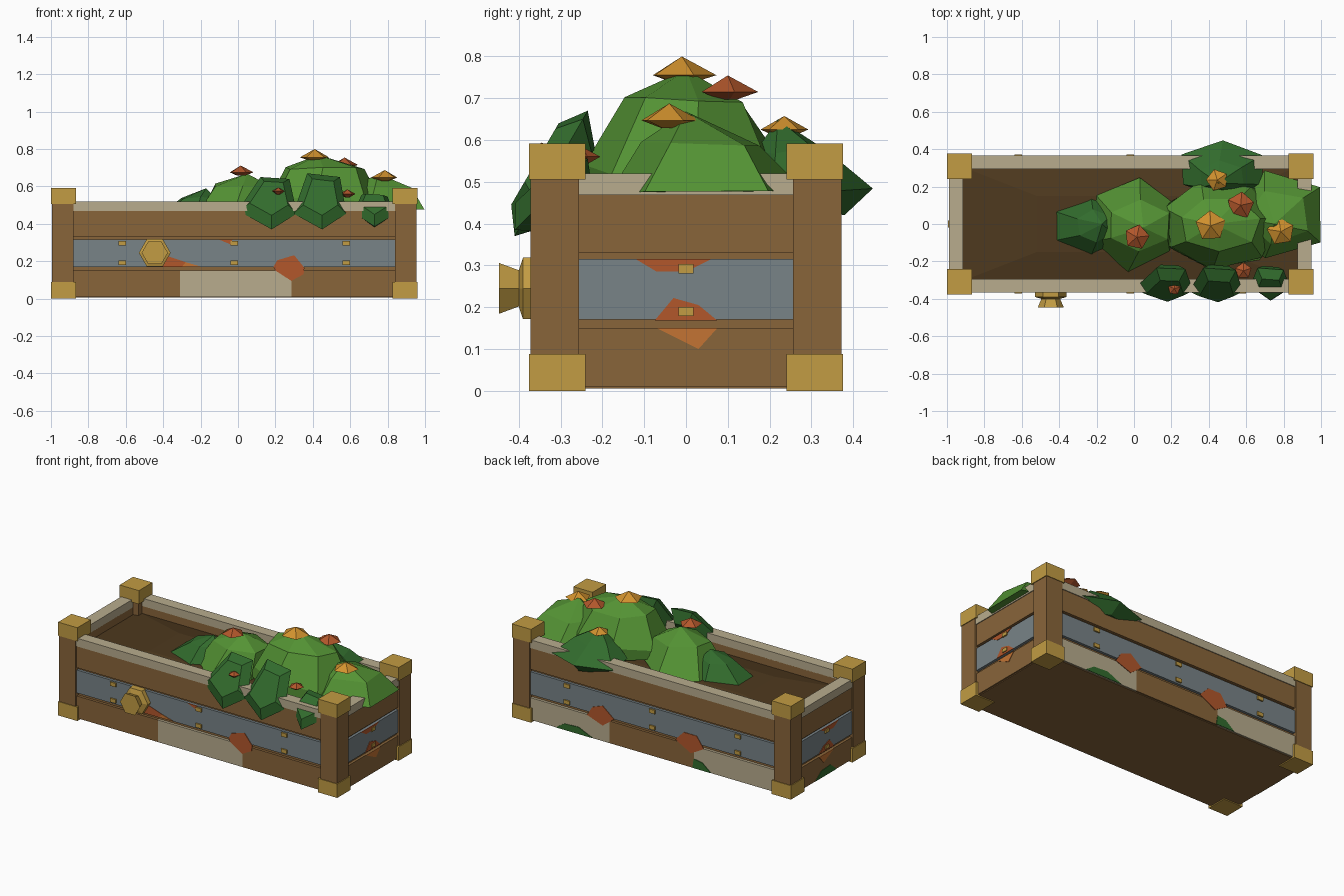
import bpy, bmesh, math, random
from mathutils import Vector

if "Cube" in bpy.data.objects:
    bpy.data.objects.remove(bpy.data.objects["Cube"])

random.seed(4)
CX = -0.02  # planter centre in x


def mat(name, r, g, b):
    lin = lambda c: ((c / 255 + 0.055) / 1.055) ** 2.4 if c > 10 else c / 3294
    m = bpy.data.materials.new(name)
    m.diffuse_color = (lin(r), lin(g), lin(b), 1)
    m.use_nodes = True
    m.node_tree.nodes["Principled BSDF"].inputs["Base Color"].default_value = m.diffuse_color
    return m


WOOD = mat("brown wood", 137, 101, 58)
PALE = mat("pale wood", 184, 172, 141)
STEEL = mat("grey steel", 120, 131, 135)
BRASS = mat("brass", 194, 156, 67)
SOIL = mat("soil", 78, 57, 30)
RUST = mat("rust red", 178, 87, 43)
ORANGE = mat("rust orange", 195, 115, 51)
LEAF = mat("light leaf", 84, 147, 52)
DARK = mat("dark leaf", 50, 108, 45)
GOLD = mat("golden petal", 210, 146, 46)


def make(name, verts, faces, m):
    me = bpy.data.meshes.new(name)
    me.from_pydata([tuple(v) for v in verts], [], faces)
    bm = bmesh.new()
    bm.from_mesh(me)
    bmesh.ops.recalc_face_normals(bm, faces=bm.faces)
    bm.to_mesh(me)
    bm.free()
    me.materials.append(m)
    ob = bpy.data.objects.new(name, me)
    bpy.context.collection.objects.link(ob)
    return ob


def loft(name, rings, m, top=None):
    """Skin a stack of equal rings; optional apex point, otherwise capped."""
    n = len(rings[0])
    verts = [v for r in rings for v in r]
    faces = [tuple(range(n))]
    for k in range(len(rings) - 1):
        for i in range(n):
            j = (i + 1) % n
            faces.append((k * n + i, k * n + j, (k + 1) * n + j, (k + 1) * n + i))
    b = (len(rings) - 1) * n
    if top is None:
        faces.append(tuple(range(b, b + n)))
    else:
        verts.append(top)
        faces += [(b + i, b + (i + 1) % n, len(verts) - 1) for i in range(n)]
    return make(name, verts, faces, m)


def box(name, x0, x1, y0, y1, z0, z1, m):
    rings = [[(x0, y0, z), (x1, y0, z), (x1, y1, z), (x0, y1, z)] for z in (z0, z1)]
    return loft(name, rings, m)


# Corner posts with brass caps at both ends
for sx in (-1, 1):
    for sy in (-1, 1):
        tag = ("left" if sx < 0 else "right") + ("_front" if sy < 0 else "_back")

        def corner(name, out_x, out_y, w, z0, z1, m):
            xs = sorted((CX + sx * out_x, CX + sx * (out_x - w)))
            ys = sorted((sy * out_y, sy * (out_y - w)))
            box(name + "_" + tag, *xs, *ys, z0, z1, m)
        corner("post", 0.975, 0.372, 0.116, 0.02, 0.58, WOOD)
        corner("foot_cap", 0.98, 0.376, 0.135, 0, 0.088, BRASS)
        corner("top_cap", 0.98, 0.376, 0.135, 0.506, 0.592, BRASS)

# Long walls: (z0, z1, face y, inner y, material)
LAYERS = [("upper_plank", 0.33, 0.47, 0.362, WOOD), ("steel_band", 0.17, 0.315, 0.362, STEEL),
          ("backing", 0.012, 0.46, 0.345, WOOD), ("rim", 0.468, 0.52, 0.367, PALE)]
for sy, side in ((-1, "front"), (1, "back")):
    for nm, z0, z1, out, m in LAYERS:
        ys = sorted((sy * out, sy * 0.295))
        box(f"{nm}_{side}", -0.92, 0.88, *ys, z0, z1, m)
    # lower plank in three boards of alternating wood
    cuts = (-0.9, -0.31, 0.285, 0.86)
    for i in range(3):
        ys = sorted((sy * 0.362, sy * 0.31))
        pale = (i == 1) == (sy < 0)
        box(f"lower_board_{side}_{i}", cuts[i], cuts[i + 1], *ys, 0.01, 0.15, PALE if pale else WOOD)
    for x in (-0.62, -0.02, 0.58):
        for z in (0.192, 0.295):
            ys = sorted((sy * 0.371, sy * 0.35))
            box(f"rivet_{side}", x - 0.02, x + 0.02, *ys, z - 0.012, z + 0.012, BRASS)

# End walls
for sx, side in ((-1, "left"), (1, "right")):
    for nm, z0, z1, out, m in LAYERS + [("lower_plank", 0.01, 0.15, 0.362, WOOD)]:
        xs = sorted((CX + sx * (out + 0.603), CX + sx * 0.895))
        box(f"{nm}_{side}", *xs, -0.3, 0.3, z0, z1, m)
    for z in (0.19, 0.292):
        xs = sorted((CX + sx * 0.974, CX + sx * 0.95))
        box(f"rivet_{side}", *xs, -0.018, 0.018, z - 0.011, z + 0.011, BRASS)

# Wooden floor, and slightly heaped soil on it
box("floor", CX - 0.955, CX + 0.955, -0.352, 0.352, 0.006, 0.04, WOOD)
loft("soil", [[(CX + sx * a, sy * b, z) for sx, sy in ((-1, -1), (1, -1), (1, 1), (-1, 1))]
              for a, b, z in ((0.91, 0.31, 0.03), (0.91, 0.31, 0.42), (0.5, 0.15, 0.45))], SOIL)


# Rust and moss patches: thin plates on one of the four sides
def patch(name, side, pts, m):
    d = {"front": -1, "left": -1, "back": 1, "right": 1}[side]
    rings = []
    for off in (0.0, 0.004):
        if side in ("front", "back"):
            rings.append([(u, d * (0.3615 + off), z) for u, z in pts])
        else:
            rings.append([(CX + d * (0.9645 + off), u, z) for u, z in pts])
    loft(f"{name}_{side}", rings, m)


patch("rust", "front", [(0.19, 0.17), (0.21, 0.205), (0.3, 0.232), (0.355, 0.165), (0.35, 0.13), (0.285, 0.095), (0.2, 0.15)], RUST)
patch("rust", "front", [(-0.41, 0.17), (-0.4, 0.235), (-0.28, 0.195), (-0.3, 0.17)], RUST)
patch("rust_edge", "front", [(-0.3, 0.17), (-0.28, 0.195), (-0.2, 0.172)], ORANGE)
patch("rust", "front", [(-0.1, 0.315), (-0.04, 0.29), (-0.03, 0.315)], RUST)
patch("rust", "back", [(0.44, 0.15), (0.4, 0.21), (0.33, 0.235), (0.25, 0.17), (0.33, 0.11)], RUST)
patch("rust", "back", [(-0.18, 0.16), (-0.24, 0.22), (-0.33, 0.22), (-0.38, 0.15), (-0.29, 0.1)], RUST)
patch("moss", "back", [(0.66, 0.011), (0.6, 0.05), (0.5, 0.055), (0.4, 0.011)], DARK)
patch("moss", "back", [(-0.3, 0.011), (-0.31, 0.07), (-0.37, 0.06), (-0.43, 0.011)], DARK)
patch("moss", "left", [(-0.1, 0.011), (-0.04, 0.06), (0.05, 0.055), (0.11, 0.011)], DARK)
for side in ("left", "right"):
    patch("rust", side, [(-0.12, 0.315), (-0.07, 0.285), (0.0, 0.285), (0.06, 0.315)], RUST)
    patch("rust_low", side, [(-0.075, 0.168), (-0.03, 0.222), (0.03, 0.205), (0.075, 0.168)], RUST)
    patch("rust_edge", side, [(-0.07, 0.15), (0.03, 0.1), (0.075, 0.15)], ORANGE)

# Hexagonal brass knob on the front
prof = [(0.085, -0.35), (0.085, -0.372), (0.045, -0.4), (0.07, -0.425), (0.07, -0.447)]
prof = [(0.085, -0.35), (0.085, -0.39), (0.05, -0.4), (0.07, -0.447)]
loft("knob", [[(-0.445 + r * math.cos(i * math.pi / 3), y, 0.245 + r * math.sin(i * math.pi / 3))
               for i in range(6)] for r, y in prof], BRASS)


# Leafy mounds: rings of (cx, cy, z, rx, ry), bottom to top, then an apex
def mound(name, m, rings, apex, n=7, phase=0.0, jitter=0.05):
    out = []
    for k, (cx, cy, z, rx, ry) in enumerate(rings):
        ring = []
        for i in range(n):
            a = phase + 2 * math.pi * i / n + 0.1 * k
            j = 1 if i == 0 else 1 + random.uniform(-jitter, jitter)
            ring.append((cx + rx * j * math.cos(a), cy + ry * j * math.sin(a), z + random.uniform(-0.3, 0.3) * jitter))
        out.append(ring)
    loft(name, out, m, apex)


mound("main_bush", LEAF, [(0.47, 0, 0.46, 0.33, 0.25), (0.46, 0, 0.53, 0.31, 0.24), (0.46, 0.0, 0.69, 0.22, 0.15)], (0.43, 0, 0.768))
mound("middle_bush", LEAF, [(0.0, 0, 0.45, 0.25, 0.25), (0.03, -0.01, 0.6, 0.18, 0.14)], (0.05, -0.02, 0.668), 6, 0.4)
mound("right_bush", LEAF, [(0.78, 0.05, 0.475, 0.265, 0.25), (0.77, 0.04, 0.59, 0.18, 0.15)], (0.75, 0.0, 0.668), 5, math.pi / 5, 0.02)
mound("left_bush", DARK, [(-0.23, -0.01, 0.43, 0.235, 0.16), (-0.21, -0.01, 0.54, 0.1, 0.09)], (-0.17, 0, 0.59), 6, math.pi / 6, 0.02)
mound("back_bush", DARK, [(0.47, 0.26, 0.43, 0.16, 0.12), (0.475, 0.29, 0.49, 0.245, 0.157), (0.47, 0.25, 0.575, 0.13, 0.09)],
      (0.45, 0.22, 0.65), 6, math.pi / 2 - 0.1, 0.04)


# Gem-shaped leaf clumps draped over the front rim, drawn in (x, z)
def drape(name, pts):
    z0, z1 = min(p[1] for p in pts), max(p[1] for p in pts)
    outer = [Vector((x, -0.235 - (z1 - z) / (z1 - z0) * 0.175, z)) for x, z in pts]
    c = sum(outer, Vector()) / len(outer)
    nrm = Vector((0, z0 - z1, 0.175)).normalized()
    inner = lambda s, d: [c + (v - c) * s + nrm * d for v in outer]
    loft(name, [inner(0.6, -0.06), outer, inner(0.65, 0.045)], DARK)


drape("front_leaf_left", [(0.0, 0.47), (0.18, 0.37), (0.315, 0.455), (0.275, 0.64), (0.12, 0.65)])
drape("front_leaf_middle", [(0.295, 0.455), (0.45, 0.37), (0.58, 0.455), (0.545, 0.65), (0.37, 0.67)])
drape("front_leaf_right", [(0.62, 0.46), (0.73, 0.385), (0.835, 0.45), (0.8, 0.545), (0.66, 0.555)])

# Five-sided blossoms: flat double pyramids
for x, y, z, r, m in ((0.41, -0.01, 0.755, 0.083, GOLD), (0.57, 0.1, 0.715, 0.073, RUST),
                      (0.015, -0.07, 0.675, 0.068, RUST), (0.785, -0.04, 0.647, 0.075, GOLD),
                      (0.445, 0.235, 0.625, 0.06, GOLD), (0.215, -0.345, 0.575, 0.035, RUST),
                      (0.585, -0.25, 0.56, 0.045, RUST)):
    ring = [(x + r * math.cos(2 * math.pi * i / 5 + x * 7), y + r * math.sin(2 * math.pi * i / 5 + x * 7), z) for i in range(5)]
    low = [(x + (p[0] - x) * 0.3, y + (p[1] - y) * 0.3, z - 0.018) for p in ring]
    loft("blossom", [low, ring], m, (x, y, z + r * 0.54))
